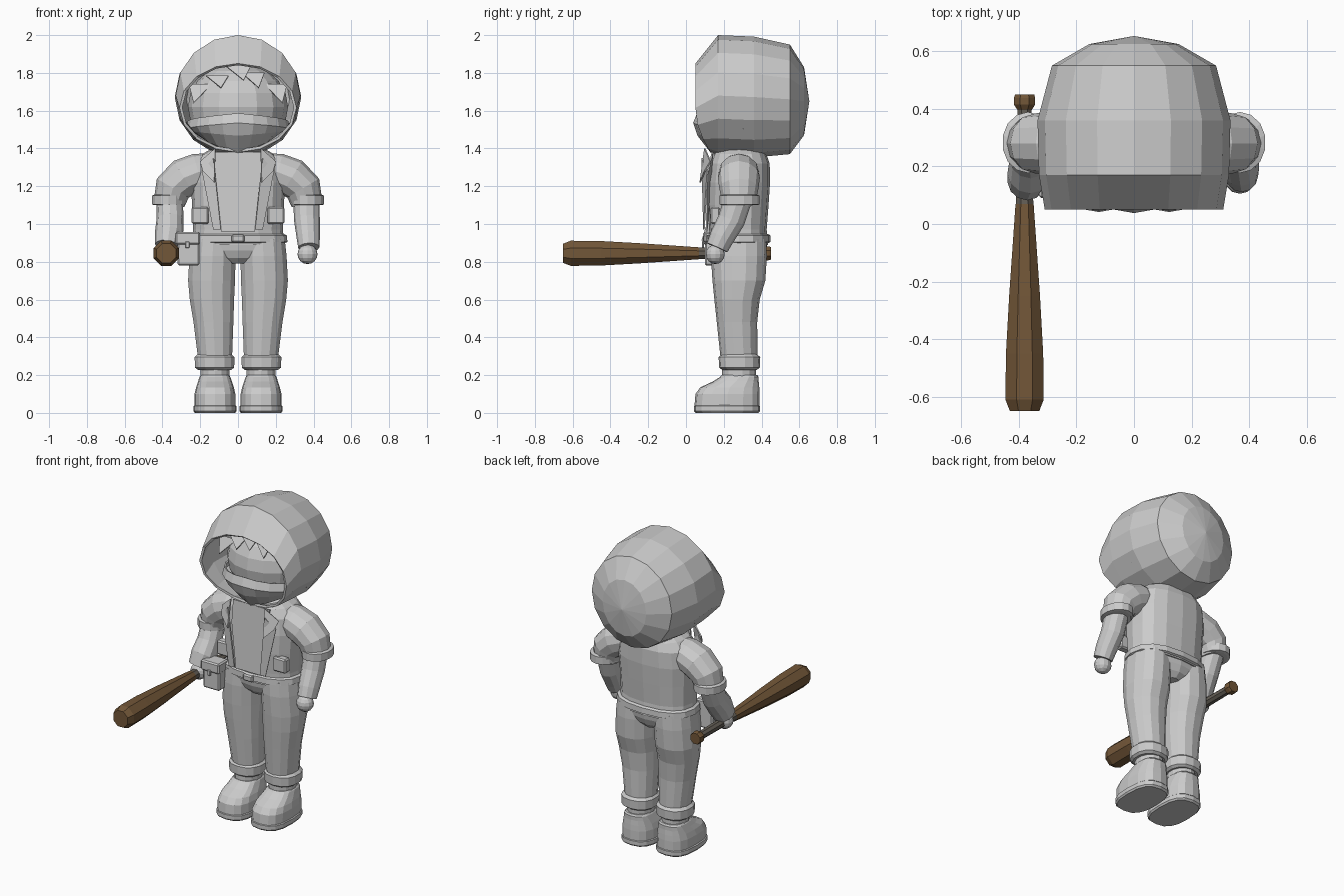
import bpy, bmesh, math
from mathutils import Vector

old = bpy.data.objects.get("Cube")
if old:
    bpy.data.objects.remove(old)


def material(name, rgb):
    m = bpy.data.materials.new(name)
    m.use_nodes = True
    m.diffuse_color = (*rgb, 1)
    m.node_tree.nodes["Principled BSDF"].inputs["Base Color"].default_value = (*rgb, 1)
    return m


GREY = material("plain grey", (0.6, 0.6, 0.6))
BROWN = material("bat wood", (0.17, 0.095, 0.04))
GRIP = material("grip tape", (0.13, 0.115, 0.095))


def finish(name, bm, mat=GREY, thick=0, bevel=0):
    bmesh.ops.recalc_face_normals(bm, faces=bm.faces)
    me = bpy.data.meshes.new(name)
    bm.to_mesh(me)
    bm.free()
    me.materials.append(mat)
    ob = bpy.data.objects.new(name, me)
    bpy.context.collection.objects.link(ob)
    if thick:
        mod = ob.modifiers.new("thickness", "SOLIDIFY")
        mod.thickness = thick
        mod.offset = 0
    if bevel:
        mod = ob.modifiers.new("bevel", "BEVEL")
        mod.width = bevel
        mod.segments = 1
    return ob


def skin(bm, rows, closed=True):
    """Bridge neighbouring rows of vertices with quads."""
    for a, b in zip(rows, rows[1:]):
        n = len(a)
        for i in range(n if closed else n - 1):
            j = (i + 1) % n
            bm.faces.new((a[i], a[j], b[j], b[i]))


def loft(name, rings, mat=GREY, segs=14, power=2, u=(1, 0, 0), v=(0, 1, 0), caps=(True, True)):
    """Rings are (centre, radius along u, radius along v[, u, v])."""
    bm = bmesh.new()
    rows = []
    for c, ru, rv, *axes in rings:
        du, dv = map(Vector, axes if axes else (u, v))
        row = []
        for i in range(segs):
            a = math.tau * i / segs
            s, k = math.sin(a), math.cos(a)
            pu = math.copysign(abs(s) ** (2 / power), s) * ru
            pv = math.copysign(abs(k) ** (2 / power), k) * rv
            row.append(bm.verts.new(Vector(c) + du * pu + dv * pv))
        rows.append(row)
    skin(bm, rows)
    for use, row in zip(caps, (rows[0], rows[-1])):
        if use:
            bm.faces.new(row)
    return finish(name, bm, mat)


def limb(name, path, segs=12):
    """Round tube in which each point carries its own radius."""
    pts = [Vector(p[:3]) for p in path]
    rings = []
    for i, p in enumerate(pts):
        d = (pts[min(i + 1, len(pts) - 1)] - pts[max(i - 1, 0)]).normalized()
        ux = Vector((0, 1, 0)).cross(d).normalized()
        rings.append((p, path[i][3], path[i][3] * 1.06, ux, d.cross(ux)))
    return loft(name, rings, segs=segs)


def box(name, c, size, bevel=0.008):
    bm = bmesh.new()
    bmesh.ops.create_cube(bm, size=1)
    for w in bm.verts:
        w.co = Vector(c) + Vector(a * b for a, b in zip(w.co, size))
    return finish(name, bm, bevel=bevel)


def ball(name, c, r, u=12, v=8):
    bm = bmesh.new()
    bmesh.ops.create_uvsphere(bm, u_segments=u, v_segments=v, radius=1)
    for w in bm.verts:
        w.co = Vector(c) + Vector(a * b for a, b in zip(w.co, r))
    return finish(name, bm)


def plate(name, pts, thick=0.008):
    bm = bmesh.new()
    bm.faces.new([bm.verts.new(p) for p in pts])
    return finish(name, bm, thick=thick)


# Hood: rings running from the slanted face opening to the rounded back
bm = bmesh.new()
rows = []
hood = [(0.05, 0.31, 0.235, 1.615), (0.17, 0.33, 0.32, 1.68), (0.36, 0.335, 0.32, 1.672),
        (0.55, 0.285, 0.29, 1.66), (0.625, 0.155, 0.18, 1.65)]
for n, (y, rx, rz, cz) in enumerate(hood):
    row = []
    for i in range(16):
        a = math.tau * i / 16
        drop = 0.08 * max(0, -math.cos(a)) ** 2 if n == 0 else 0
        row.append(bm.verts.new((rx * math.sin(a), y + drop, cz + rz * math.cos(a))))
    rows.append(row)
skin(bm, rows)
tip = bm.verts.new((0, 0.653, 1.65))
for i in range(16):
    bm.faces.new((rows[-1][i], rows[-1][(i + 1) % 16], tip))
hood_ob = finish("hood", bm)
rim = hood_ob.modifiers.new("thickness", "SOLIDIFY")
rim.thickness = 0.015
rim.offset = -1

# Head and neck
ball("head", (0, 0.34, 1.62), (0.265, 0.25, 0.235), 16, 10)
loft("neck", [((0, 0.29, 1.34), 0.1, 0.09), ((0, 0.3, 1.46), 0.1, 0.09)])

# Face scarf: folded band ending in a point under the chin
bm = bmesh.new()
rows = []
for z, r, slope, fwd in ((1.585, 0.262, 0.04, 0), (1.535, 0.272, 0.03, 0.01),
                         (1.47, 0.25, -0.03, 0.01), (1.38, 0.19, -0.09, 0)):
    row = []
    for i in range(-5, 6):
        t = i / 5
        a = t * 1.5
        row.append(bm.verts.new((r * math.sin(a), 0.325 - r * math.cos(a) - fwd * (1 - abs(t)),
                                 z - slope * abs(t))))
    rows.append(row)
skin(bm, rows, closed=False)
finish("face_scarf", bm, thick=0.01)

# Fringe: pointed locks hanging over the forehead
for x, w, tipx, tipz in ((-0.2, 0.06, -0.235, 1.64), (-0.11, 0.06, -0.09, 1.72), (0, 0.07, 0.03, 1.76),
                         (0.08, 0.06, 0.11, 1.72), (0.2, 0.06, 0.235, 1.64)):
    back = abs(x) * 0.35
    plate("fringe_lock", [(x - w, 0.12 + back, 1.84 - abs(x) * 0.5), (x + w, 0.12 + back, 1.84 - abs(x) * 0.5),
                          (tipx, 0.075 + back, tipz)])

# Torso, belt and pelvis
loft("jacket_body", [((0, y, z), rx, ry) for z, y, rx, ry in (
    (0.89, 0.28, 0.245, 0.155), (0.97, 0.275, 0.238, 0.152), (1.1, 0.275, 0.243, 0.162),
    (1.22, 0.28, 0.25, 0.165), (1.32, 0.285, 0.235, 0.158), (1.37, 0.285, 0.19, 0.14),
    (1.41, 0.285, 0.12, 0.1))], segs=16, power=2.4)
loft("belt", [((0, 0.28, z), rx, ry) for z, rx, ry in (
    (0.9, 0.25, 0.158), (0.905, 0.262, 0.168), (0.94, 0.258, 0.166), (0.947, 0.245, 0.155))],
    segs=16, power=2.4)
box("belt_buckle", (0, 0.105, 0.923), (0.07, 0.025, 0.042))
loft("pelvis", [((0, 0.28, z), rx, ry) for z, rx, ry in (
    (0.92, 0.245, 0.153), (0.86, 0.19, 0.145), (0.82, 0.11, 0.13), (0.79, 0.05, 0.1))], power=2.4)

# Shirt front shown between the open jacket edges
plate("shirt_front", [(-0.13, 0.14, 1.38), (0.13, 0.14, 1.38), (0.12, 0.11, 1.25),
                      (0.09, 0.11, 0.96), (-0.09, 0.11, 0.96), (-0.12, 0.11, 1.25)])

for s, side in ((1, "left"), (-1, "right")):
    # Jacket collar, front edge and pocket
    plate(side + "_collar", [(s * 0.12, 0.1, 1.4), (s * 0.2, 0.13, 1.33), (s * 0.185, 0.1, 1.28),
                             (s * 0.125, 0.075, 1.22)])
    plate(side + "_jacket_edge", [(s * 0.13, 0.085, 1.35), (s * 0.19, 0.115, 1.28),
                                  (s * 0.13, 0.095, 0.97), (s * 0.09, 0.095, 0.97)])
    box(side + "_pocket", (s * 0.2, 0.155, 1.045), (0.09, 0.05, 0.09))

    # Sleeve and rolled cuff
    limb(side + "_sleeve", [(s * x, 0.28, z, r) for x, z, r in (
        (0.13, 1.29, 0.085), (0.21, 1.275, 0.1), (0.285, 1.245, 0.105), (0.345, 1.19, 0.098),
        (0.365, 1.11, 0.083))])
    loft(side + "_sleeve_cuff", [((s * 0.368, 0.283, z), r, r * 1.18) for z, r in (
        (1.1, 0.075), (1.103, 0.09), (1.15, 0.09), (1.156, 0.075))])

    # Trouser leg with gathered bottom
    loft(side + "_trouser_leg", [((s * x, y, z), rx, ry) for z, x, y, rx, ry in (
        (0.92, 0.13, 0.28, 0.12, 0.145), (0.83, 0.135, 0.28, 0.125, 0.148),
        (0.7, 0.14, 0.28, 0.127, 0.14), (0.6, 0.138, 0.27, 0.12, 0.12),
        (0.48, 0.13, 0.27, 0.108, 0.107), (0.3, 0.122, 0.28, 0.093, 0.098))], power=2.2)
    loft(side + "_trouser_cuff", [((s * 0.124, 0.283, z), r, r * 1.02) for z, r in (
        (0.228, 0.09), (0.24, 0.106), (0.295, 0.108), (0.312, 0.09))], power=2.3)

    # Boot and ankle
    loft(side + "_ankle", [((s * 0.122, 0.28, z), 0.078, 0.09) for z in (0.17, 0.25)])
    loft(side + "_boot", [((s * 0.122, (f + b) / 2, z), rx, (b - f) / 2) for z, f, b, rx in (
        (0.04, 0.045, 0.39, 0.108), (0.1, 0.05, 0.39, 0.108), (0.135, 0.075, 0.388, 0.1),
        (0.165, 0.14, 0.385, 0.09), (0.19, 0.18, 0.385, 0.082), (0.2, 0.19, 0.378, 0.074))],
        segs=16, power=2.7)
    loft(side + "_sole", [((s * 0.122, 0.217, z), r, r * 1.54) for z, r in (
        (0, 0.107), (0.01, 0.114), (0.036, 0.114), (0.042, 0.106))], segs=16, power=2.7)

# Left arm hangs, right arm reaches forward to the bat
limb("left_forearm", [(0.362, 0.275, 1.13, 0.07), (0.365, 0.24, 1.02, 0.068),
                      (0.372, 0.19, 0.93, 0.062), (0.375, 0.165, 0.875, 0.056)])
ball("left_hand", (0.368, 0.155, 0.84), (0.053, 0.05, 0.052))
limb("right_forearm", [(-0.362, 0.275, 1.13, 0.07), (-0.36, 0.225, 1.02, 0.072),
                       (-0.365, 0.175, 0.95, 0.075), (-0.375, 0.145, 0.885, 0.065)])
ball("right_hand", (-0.38, 0.15, 0.85), (0.053, 0.05, 0.052))

# Belt pouch with flap and clasp
box("pouch_body", (-0.262, 0.145, 0.855), (0.115, 0.09, 0.15))
box("pouch_flap", (-0.265, 0.14, 0.925), (0.13, 0.1, 0.065))
box("pouch_clasp", (-0.268, 0.09, 0.89), (0.022, 0.012, 0.035), 0.003)


def bat(name, profile, mat):
    loft(name, [((-0.38, y, 0.845), r, r) for y, r in profile], mat, segs=8,
         u=(math.cos(math.pi / 8), 0, math.sin(math.pi / 8)),
         v=(-math.sin(math.pi / 8), 0, math.cos(math.pi / 8)))


# Bat: barrel, taped handle and knob
bat("bat_barrel", [(-0.65, 0.055), (-0.61, 0.072), (-0.45, 0.07), (-0.25, 0.058), (0.07, 0.034)], BROWN)
bat("bat_handle", [(0.07, 0.033), (0.2, 0.028), (0.41, 0.026)], GRIP)
bat("bat_knob", [(0.395, 0.026), (0.415, 0.04), (0.437, 0.04), (0.45, 0.036)], BROWN)
